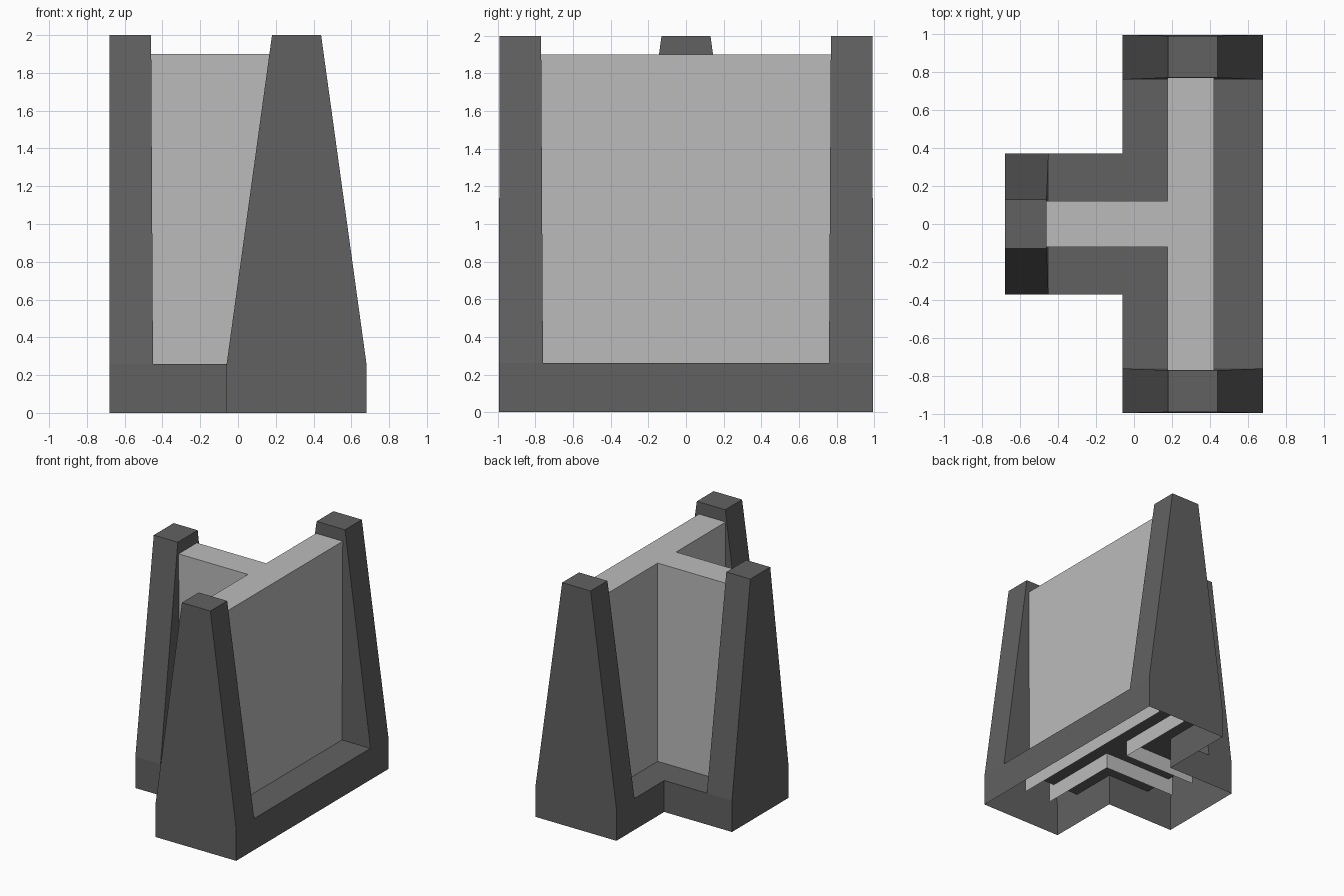
import bpy, bmesh

if "Cube" in bpy.data.objects:
    bpy.data.objects.remove(bpy.data.objects["Cube"])


def ring(bm, pts, z):
    return [bm.verts.new((x, y, z)) for x, y in pts]


def sides(bm, low, high, skip=()):
    n = len(low)
    for i in range(n):
        if i not in skip:
            j = (i + 1) % n
            bm.faces.new((low[i], low[j], high[j], high[i]))


def tee(x_max, x_in, x_min, y_end, y_stem):
    """Counter-clockwise T outline with its stem pointing to -x."""
    return [(x_max, -y_end), (x_max, y_end), (x_in, y_end), (x_in, y_stem),
            (x_min, y_stem), (x_min, -y_stem), (x_in, -y_stem), (x_in, -y_end)]


def rect(x0, x1, y0, y1):
    return [(x0, y0), (x1, y0), (x1, y1), (x0, y1)]


def finish(bm, name, grey):
    bmesh.ops.remove_doubles(bm, verts=bm.verts, dist=0.0005)
    me = bpy.data.meshes.new(name)
    bm.to_mesh(me)
    bm.free()
    mat = bpy.data.materials.new(name + "_grey")
    mat.diffuse_color = (grey, grey, grey, 1)
    mat.use_nodes = True
    mat.node_tree.nodes["Principled BSDF"].inputs["Base Color"].default_value = mat.diffuse_color
    me.materials.append(mat)
    ob = bpy.data.objects.new(name, me)
    bpy.context.collection.objects.link(ob)


LEDGE, TOP = 0.26, 2.0

# Frame: hollow open-bottomed base with ledge
bm = bmesh.new()
outline = tee(0.68, -0.06, -0.68, 0.995, 0.37)
sides(bm, ring(bm, outline, 0), ring(bm, outline, LEDGE))
bm.faces.new(ring(bm, tee(0.68, -0.06, -0.45, 0.76, 0.37), LEDGE))

# Three hollow tapered pillars rising from the ends of the base
pillars = [
    (rect(-0.06, 0.68, -0.995, -0.76), rect(0.18, 0.44, -0.99, -0.77)),
    (rect(-0.06, 0.68, 0.76, 0.995), rect(0.18, 0.44, 0.77, 0.99)),
    (rect(-0.68, -0.45, -0.37, 0.37), rect(-0.68, -0.46, -0.13, 0.13)),
]
for foot, head in pillars:
    cap = ring(bm, head, TOP)
    sides(bm, ring(bm, foot, LEDGE), cap)
    bm.faces.new(cap)
finish(bm, "pillar_frame", 0.12)

# T-shaped wall shell, open below, its ends buried in the pillars
bm = bmesh.new()
outline = tee(0.42, 0.175, -0.49, 0.81, 0.12)
cap = ring(bm, outline, 1.9)
sides(bm, ring(bm, outline, 0.13), cap, skip=(1, 4, 7))
bm.faces.new(cap)
finish(bm, "wall_core", 0.5)
